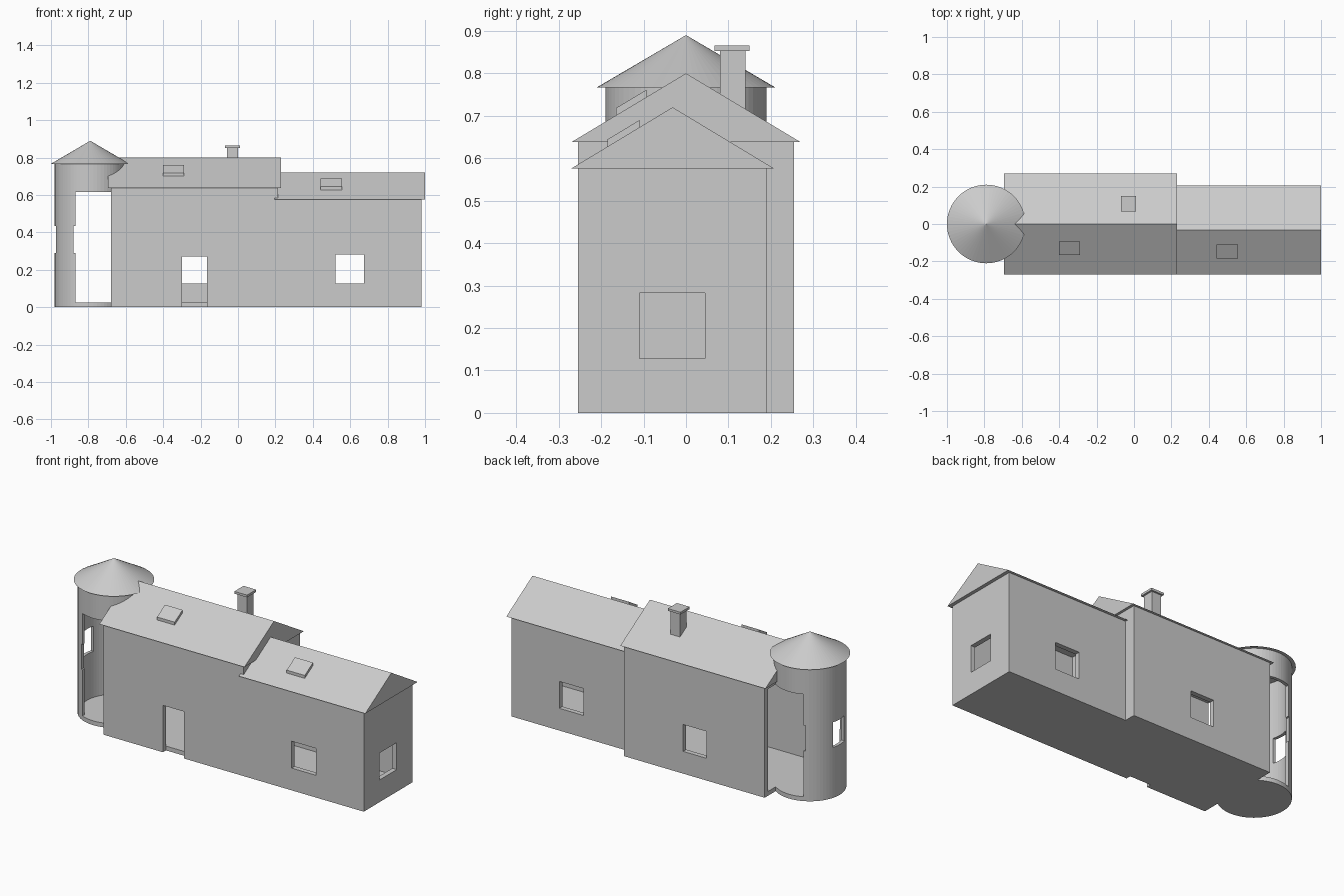
import bpy, bmesh, math

cube = bpy.data.objects.get("Cube")
if cube:
    bpy.data.objects.remove(cube, do_unlink=True)

grey = bpy.data.materials.new("plain_grey")
grey.use_nodes = True
COLOUR = (0.6, 0.6, 0.6, 1)
grey.diffuse_color = COLOUR
grey.node_tree.nodes["Principled BSDF"].inputs["Base Color"].default_value = COLOUR


def finish(name, bm):
    bmesh.ops.recalc_face_normals(bm, faces=bm.faces)
    mesh = bpy.data.meshes.new(name)
    bm.to_mesh(mesh)
    bm.free()
    mesh.materials.append(grey)
    obj = bpy.data.objects.new(name, mesh)
    bpy.context.collection.objects.link(obj)
    return obj


def extrude_x(name, x0, x1, profile):
    """Extrude a (y, z) outline from x0 to x1."""
    bm = bmesh.new()
    face = bm.faces.new([bm.verts.new((x0, y, z)) for y, z in profile])
    ext = bmesh.ops.extrude_face_region(bm, geom=[face])
    moved = [v for v in ext["geom"] if isinstance(v, bmesh.types.BMVert)]
    bmesh.ops.translate(bm, verts=moved, vec=(x1 - x0, 0, 0))
    return finish(name, bm)


def box(name, x, y, z):
    return extrude_x(name, *x, [(y[0], z[0]), (y[1], z[0]), (y[1], z[1]), (y[0], z[1])])


def cone(name, r1, r2, z0, z1, sides=64):
    bm = bmesh.new()
    bmesh.ops.create_cone(bm, cap_ends=True, segments=sides, radius1=r1, radius2=r2, depth=z1 - z0)
    bmesh.ops.translate(bm, verts=bm.verts, vec=(TOWER_X, 0, (z0 + z1) / 2))
    return finish(name, bm)


def boolean(target, other, operation="DIFFERENCE"):
    other.hide_render = True
    mod = target.modifiers.new("cut", "BOOLEAN")
    mod.operation, mod.solver, mod.object = operation, "EXACT", other
    bpy.context.view_layer.objects.active = target
    bpy.ops.object.modifier_apply(modifier=mod.name)
    bpy.data.objects.remove(other, do_unlink=True)


def cut_box(target, x, y, z):
    boolean(target, box("cutter", x, y, z))


TOWER_X = -0.79
FRONT, BACK, ANNEX_BACK = -0.255, 0.255, 0.19
WALL, FLOOR, CEILING = 0.028, 0.025, 0.615
SILL, HEAD = 0.128, 0.283

# Walls of the main house and the lower annex
walls = box("house_walls", (-0.68, 0.215), (FRONT, BACK), (0, 0.638))
boolean(walls, box("annex", (0.1, 0.98), (FRONT, ANNEX_BACK), (0, 0.576)), "UNION")

# Rooms, with the main room open to the tower
main_room = ((-0.87, 0.187), (FRONT + WALL, BACK - WALL), (FLOOR, CEILING))
cut_box(walls, *main_room)
cut_box(walls, (0.215, 0.98 - WALL), (FRONT + WALL, ANNEX_BACK - WALL), (FLOOR, 0.55))

# Door and windows
cut_box(walls, (-0.30, -0.165), (FRONT - 0.1, FRONT + WALL), (-0.1, 0.27))
cut_box(walls, (-0.31, -0.16), (BACK - 0.05, BACK + 0.1), (SILL, HEAD))
cut_box(walls, (0.52, 0.674), (FRONT - 0.1, ANNEX_BACK + 0.03), (SILL, HEAD))
cut_box(walls, (0.9, 1.1), (-0.11, 0.045), (SILL, HEAD))

# Round tower: hollow shell opened towards the house, with side windows
tower = cone("tower_wall", 0.19, 0.19, 0, 0.767)
boolean(tower, cone("cutter", 0.172, 0.172, FLOOR, 0.76))
cut_box(tower, *main_room)
cut_box(tower, (-1.1, -0.9), (-0.05, 0.05), (0.29, 0.435))
cut_box(tower, (-0.88, -0.8), (-0.3, 0.3), (0.29, 0.435))
cone("tower_roof", 0.21, 0, 0.767, 0.89)


# Gabled roofs, each with a skylight following the front slope
def gable(name, x0, x1, y0, y1, eave, ridge, light_x, light_y):
    mid = (y0 + y1) / 2
    extrude_x(name + "_roof", x0, x1, [(y0, eave), (y1, eave), (mid, ridge)])
    slope = (ridge - eave) / (mid - y0)
    low, high = [ridge - slope * (mid - y) for y in light_y]
    extrude_x(name + "_skylight", *light_x,
              [(light_y[0], low), (light_y[1], high),
               (light_y[1], high + 0.017), (light_y[0], low + 0.017)])


gable("main", -0.695, 0.23, -0.27, 0.27, 0.638, 0.80, (-0.40, -0.288), (-0.165, -0.093))
gable("annex", 0.195, 1.0, -0.27, 0.207, 0.576, 0.72, (0.44, 0.555), (-0.185, -0.11))

# Chimney
box("chimney_stack", (-0.06, 0.0), (0.08, 0.14), (0.70, 0.852))
box("chimney_cap", (-0.07, 0.011), (0.067, 0.15), (0.852, 0.865))
